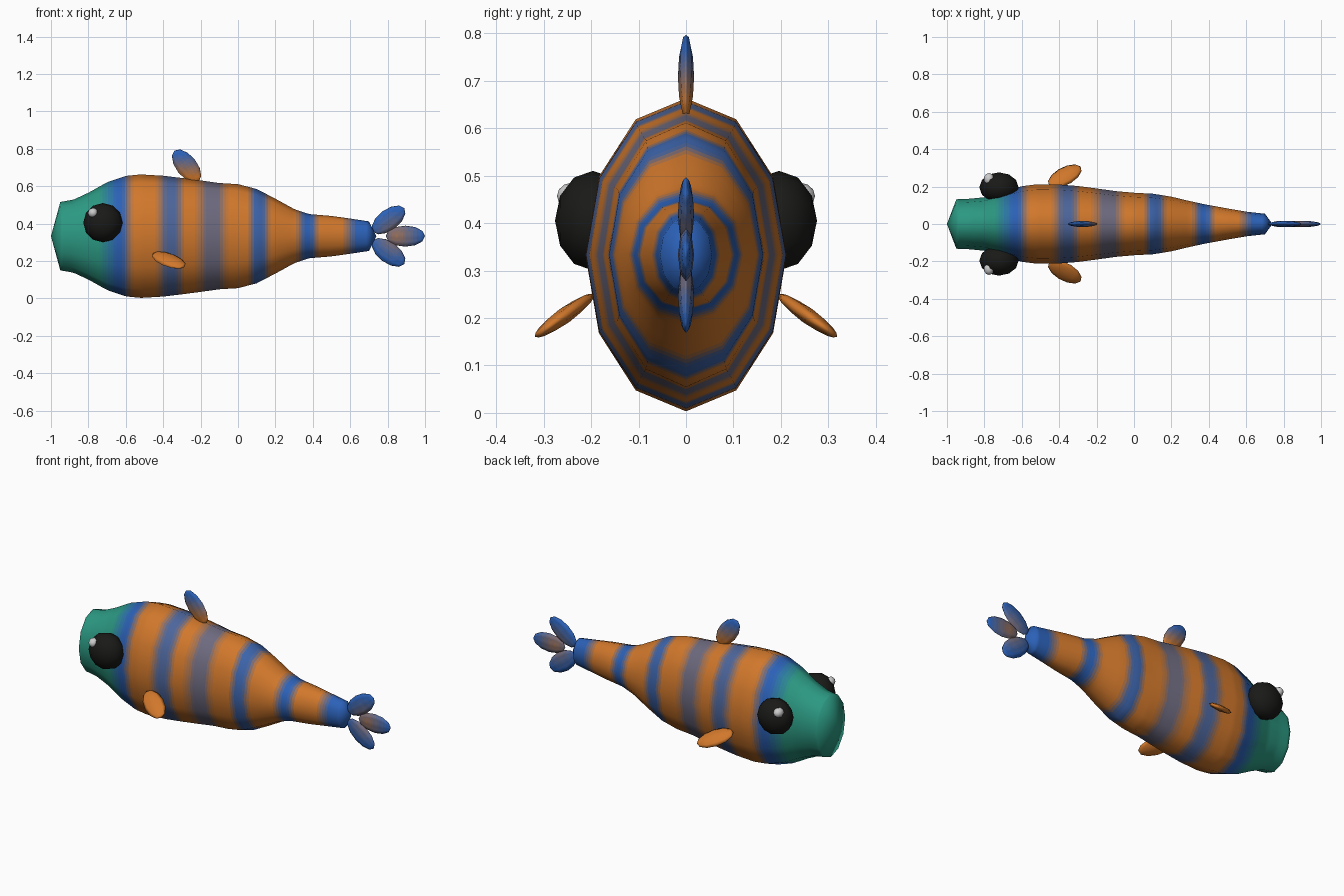
import bpy, bmesh, math
from mathutils import Vector, Matrix

if "Cube" in bpy.data.objects:
    bpy.data.objects.remove(bpy.data.objects["Cube"])

CZ = 0.333  # height of the body axis
ORANGE, BLUE, TEAL = (0.82, 0.47, 0.17), (0.17, 0.38, 0.72), (0.17, 0.6, 0.51)
mats = {}


def material(rgb):
    key = tuple(round(c, 3) for c in rgb)
    if key not in mats:
        m = bpy.data.materials.new("paint")
        m.diffuse_color = [((c + 0.055) / 1.055) ** 2.4 for c in key] + [1]
        m.use_nodes = True
        m.node_tree.nodes["Principled BSDF"].inputs["Base Color"].default_value = m.diffuse_color
        mats[key] = m
    return mats[key]


def mix(a, b, t):
    t = round(max(0, min(1, t)) * 10) / 10
    return tuple(p + (q - p) * t for p, q in zip(a, b))


def finish(name, bm, color):
    """Turn a bmesh into a smooth object, painting each face by its centre."""
    bmesh.ops.recalc_face_normals(bm, faces=bm.faces[:])
    me = bpy.data.meshes.new(name)
    slots = {}
    for f in bm.faces:
        m = material(color(f.calc_center_median()))
        if m not in slots:
            slots[m] = len(slots)
            me.materials.append(m)
        f.material_index = slots[m]
        f.smooth = True
    bm.to_mesh(me)
    bm.free()
    ob = bpy.data.objects.new(name, me)
    bpy.context.collection.objects.link(ob)
    return ob


def ellipsoid(name, center, long_axis, normal, radii, color, seg=8, rings=6, cuts=0):
    """radii = (width, thickness, half length along long_axis)"""
    d, n = Vector(long_axis).normalized(), Vector(normal).normalized()
    w = n.cross(d).normalized()
    rot = Matrix((w, n, d)).transposed().to_4x4()
    mat = Matrix.Translation(center) @ rot @ Matrix.Diagonal((*radii, 1))
    bm = bmesh.new()
    bmesh.ops.create_uvsphere(bm, u_segments=seg, v_segments=rings, radius=1, matrix=mat)
    if cuts:  # finer faces for colour fades, same facets
        bmesh.ops.subdivide_edges(bm, edges=bm.edges[:], cuts=cuts, use_grid_fill=True)
    return finish(name, bm, color)


# Body profile: x, half height, half width
PROFILE = [(-0.95, 0.183, 0.132), (-0.88, 0.195, 0.135), (-0.8, 0.232, 0.143),
           (-0.7, 0.288, 0.172), (-0.6, 0.322, 0.202), (-0.52, 0.33, 0.212),
           (-0.4, 0.323, 0.211), (-0.3, 0.311, 0.203), (-0.2, 0.298, 0.19),
           (-0.1, 0.284, 0.176), (0, 0.278, 0.167), (0.1, 0.252, 0.162),
           (0.2, 0.2, 0.146), (0.3, 0.145, 0.122), (0.38, 0.118, 0.105),
           (0.5, 0.108, 0.083), (0.6, 0.094, 0.066), (0.7, 0.079, 0.055)]

# Amount of blue over orange along the body
STRIPES = [(-0.62, 1), (-0.56, 0), (-0.44, 0), (-0.38, .85), (-0.34, .85), (-0.28, 0),
           (-0.23, 0), (-0.17, .55), (-0.1, .55), (-0.05, 0), (0.05, 0), (0.09, .9),
           (0.13, .9), (0.18, 0), (0.31, 0), (0.355, .95), (0.39, .95), (0.44, 0),
           (0.56, 0), (0.63, 1)]


def sample(table, x):
    if x <= table[0][0]:
        return table[0][1:]
    for a, b in zip(table, table[1:]):
        if x <= b[0]:
            t = (x - a[0]) / (b[0] - a[0])
            return [p + (q - p) * t for p, q in zip(a[1:], b[1:])]
    return table[-1][1:]


def body_color(c):
    if c.x < -0.64:
        return mix(TEAL, BLUE, (c.x + 0.74) / 0.09)
    return mix(ORANGE, BLUE, sample(STRIPES, c.x)[0])


# Body: twelve-sided loft closed with a point at each end
bm = bmesh.new()
N, STEPS = 12, 110
rows = []
for i in range(STEPS + 1):
    x = -0.95 + 1.65 * i / STEPS
    h, w = sample(PROFILE, x)
    rows.append([bm.verts.new((x, w * math.sin(math.tau * k / N),
                               CZ + h * math.cos(math.tau * k / N))) for k in range(N)])
for a, b in zip(rows, rows[1:]):
    for k in range(N):
        bm.faces.new((a[k], a[(k + 1) % N], b[(k + 1) % N], b[k]))
for row, x in ((rows[0], -1.0), (rows[-1], 0.74)):
    tip = bm.verts.new((x, 0, CZ))
    for k in range(N):
        bm.faces.new((row[k], row[(k + 1) % N], tip))
finish("body", bm, body_color)

FIN = (0.056, 0.017, 0.105)

# Dorsal fin, orange at the root and blue at the tip
ellipsoid("dorsal_fin", (-0.275, 0, 0.708), (-0.62, 0, 0.78), (0, 1, 0), FIN,
          lambda c: mix(ORANGE, BLUE, (c.z - 0.65) / 0.12), cuts=3)

# Tail fin: three petals fading to blue outwards
for name, x, z, dz in (("upper", 0.805, 0.42, 0.75), ("middle", 0.895, CZ, 0),
                       ("lower", 0.805, 0.246, -0.75)):
    ellipsoid("tail_fin_" + name, (x, 0, z), (1, 0, dz), (0, 1, 0), FIN,
              lambda c: mix(ORANGE, BLUE, 0.3 + math.hypot(c.x - 0.85, c.z - CZ) / 0.2), cuts=3)

# Paired side fins, eyes and eye highlights
for s, side in ((1, "left"), (-1, "right")):
    ellipsoid("side_fin_" + side, (-0.37, s * 0.256, 0.205),
              (0.8, s * 0.49, -0.35), (0, s * 0.59, 0.81), FIN, lambda c: ORANGE)
    ellipsoid("eye_" + side, (-0.722, s * 0.196, 0.405), (0, s, 0), (0, 0, 1),
              (0.105, 0.105, 0.08), lambda c: (0.1, 0.1, 0.095), seg=12)
    ellipsoid("eye_highlight_" + side, (-0.775, s * 0.24, 0.457), (0, s, 0), (0, 0, 1),
              (0.028, 0.028, 0.032), lambda c: (0.8, 0.8, 0.8))
